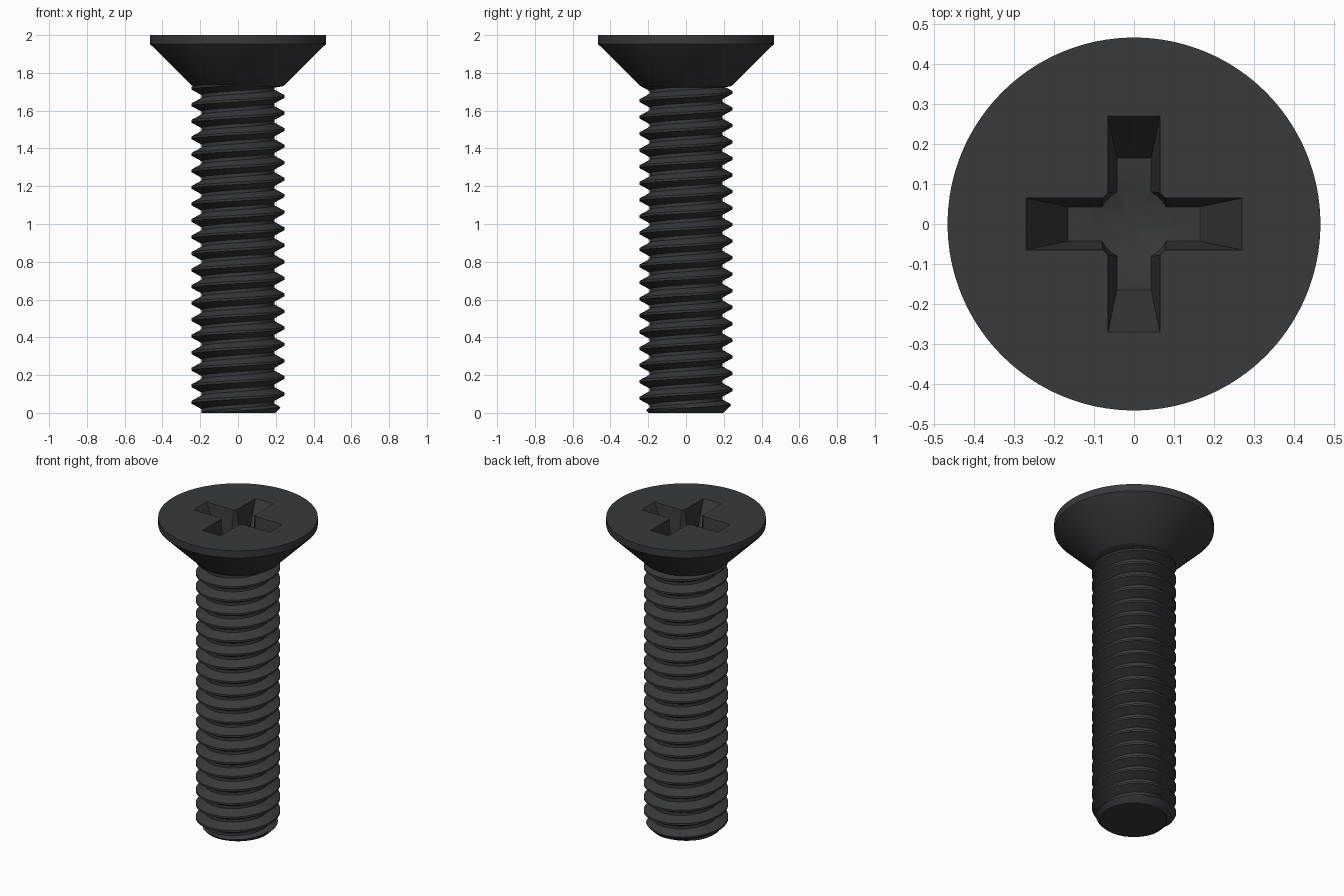
import bpy, bmesh
from math import sin, cos, pi, tau, radians

if "Cube" in bpy.data.objects:
    bpy.data.objects.remove(bpy.data.objects["Cube"])

PITCH, R_CREST, R_ROOT = 0.0875, 0.247, 0.194
Z_CREST, Z_NECK = 0.0125, 1.735      # crest height on the +x side, bottom of head cone

steel = bpy.data.materials.new("dark_steel")
steel.diffuse_color = (0.04, 0.041, 0.045, 1)
steel.use_nodes = True
steel.node_tree.nodes["Principled BSDF"].inputs["Base Color"].default_value = steel.diffuse_color


def add_object(name, bm):
    bmesh.ops.recalc_face_normals(bm, faces=bm.faces)
    mesh = bpy.data.meshes.new(name)
    bm.to_mesh(mesh)
    bm.free()
    ob = bpy.data.objects.new(name, mesh)
    bpy.context.collection.objects.link(ob)
    mesh.materials.append(steel)
    return ob


def activate(ob):
    bpy.ops.object.select_all(action='DESELECT')
    ob.select_set(True)
    bpy.context.view_layer.objects.active = ob


def lathe(name, profile, sides):
    bm = bmesh.new()
    vs = [bm.verts.new((r, 0, z)) for r, z in profile]
    es = [bm.edges.new(p) for p in zip(vs, vs[1:])]
    bmesh.ops.spin(bm, geom=vs + es, cent=(0, 0, 0), axis=(0, 0, 1), angle=tau, steps=sides)
    bmesh.ops.remove_doubles(bm, verts=bm.verts, dist=1e-5)
    return add_object(name, bm)


def tapered_block(name, sections):
    """Loft of rectangles (half_x, half_y, z)."""
    bm = bmesh.new()
    rings = [[bm.verts.new((sx * hx, sy * hy, z)) for sx, sy in ((-1, -1), (1, -1), (1, 1), (-1, 1))]
             for hx, hy, z in sections]
    for a, b in zip(rings, rings[1:]):
        for i in range(4):
            j = (i + 1) % 4
            bm.faces.new((a[i], a[j], b[j], b[i]))
    bm.faces.new(rings[0])
    bm.faces.new(rings[-1])
    return add_object(name, bm)


# Threaded shank: one pitch of thread profile swept along a right-hand helix
def thread_radius(f):
    d = abs((f + 0.5) % 1 - 0.5)             # 0 at crest, 0.5 at root
    t = min(max((d - 0.07) / 0.33, 0), 1)
    return R_CREST + (R_ROOT - R_CREST) * t


STEPS = 80
FRACTIONS = [0, 0.07, 0.15, 0.235, 0.32, 0.4, 0.6, 0.68, 0.765, 0.85, 0.93, 1]
bm = bmesh.new()
columns = []
for i in range(-2 * STEPS, 21 * STEPS + 1):
    a = tau * i / STEPS
    col = []
    for f in FRACTIONS:
        z = Z_CREST + PITCH * (i / STEPS + f)
        r = min(thread_radius(f), max(0.15, 0.199 + z))   # end chamfer
        col.append(bm.verts.new((r * cos(a), r * sin(a), z)))
    columns.append(col)
for a, b in zip(columns, columns[1:]):
    for k in range(len(FRACTIONS) - 1):
        bm.faces.new((a[k], b[k], b[k + 1], a[k + 1]))
bmesh.ops.remove_doubles(bm, verts=bm.verts, dist=1e-5)


def slice_at(z, normal):
    return bmesh.ops.bisect_plane(bm, geom=bm.verts[:] + bm.edges[:] + bm.faces[:], dist=1e-6,
                                  plane_co=(0, 0, z), plane_no=normal, clear_outer=True)


slice_at(Z_NECK + 0.003, (0, 0, 1))
cut = slice_at(0, (0, 0, -1))
bmesh.ops.edgeloop_fill(bm, edges=[e for e in cut['geom_cut'] if isinstance(e, bmesh.types.BMEdge)])
shank = add_object("threaded_shank", bm)

# Countersunk head, with a hidden core reaching into the shank
head = lathe("countersunk_head", [(0, 1.6), (0.185, 1.6), (0.19, 1.722), (0.232, 1.728), (0.247, Z_NECK),
                                  (0.467, 1.954), (0.467, 2.0), (0, 2.0)], 128)

# Cross recess: two tapered bars and a central conical pit
DEPTH = 0.21
top, bottom = (0.271, 0.065), (0.165, 0.043)
over = 0.05
grow = [t + (t - b) * over / DEPTH for t, b in zip(top, bottom)]
bar_x = tapered_block("recess_bar_x", [(*bottom, 2 - DEPTH), (*grow, 2 + over)])
bar_y = tapered_block("recess_bar_y", [(bottom[1], bottom[0], 2 - DEPTH), (grow[1], grow[0], 2 + over)])
pit = lathe("recess_pit", [(0, 2 - DEPTH - 0.035), (0.091, 2 - DEPTH), (0.104, 2 + over), (0, 2 + over)], 48)

activate(head)
for cutter in (bar_x, bar_y, pit):
    cutter.hide_render = True
    mod = head.modifiers.new("recess", 'BOOLEAN')
    mod.operation, mod.solver, mod.object = 'DIFFERENCE', 'EXACT', cutter
    bpy.ops.object.modifier_apply(modifier=mod.name)
    bpy.data.objects.remove(cutter)

for ob in (shank, head):
    activate(ob)
    bpy.ops.object.shade_smooth_by_angle(angle=radians(25))
